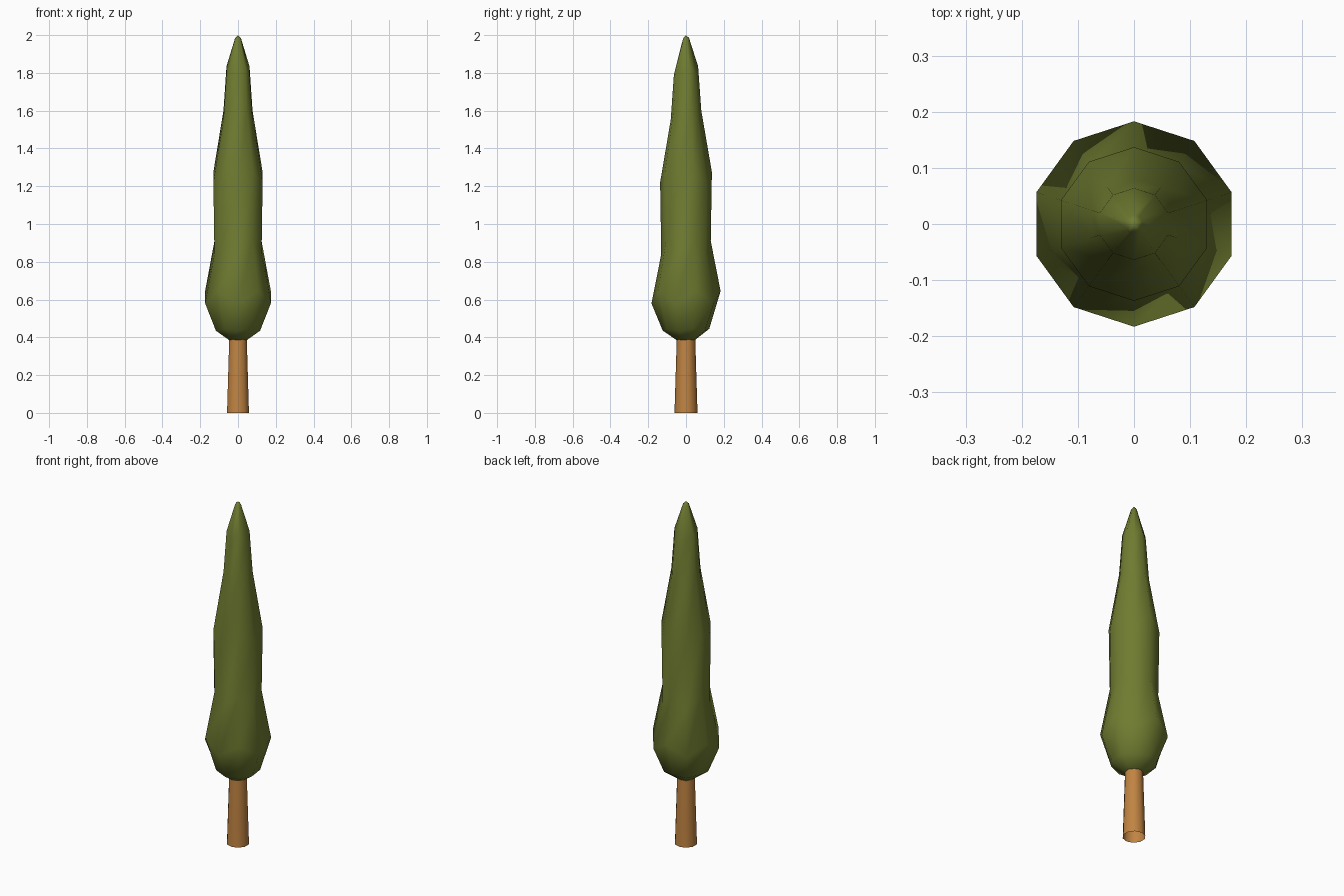
import bpy, math

if "Cube" in bpy.data.objects:
    bpy.data.objects.remove(bpy.data.objects["Cube"])

SIDES = 10


def material(name, rgb):
    m = bpy.data.materials.new(name)
    m.diffuse_color = (*rgb, 1)
    m.use_nodes = True
    m.node_tree.nodes["Principled BSDF"].inputs["Base Color"].default_value = m.diffuse_color
    return m


def lathe(name, profile, mat, tip=None):
    """Rings of (radius, z of low corners, z of high corners); corners alternate."""
    verts, faces = [], []
    for r, low, high in profile:
        for i in range(SIDES):
            a = math.pi / 2 + i * 2 * math.pi / SIDES
            verts.append((r * math.cos(a), r * math.sin(a), low if i % 2 else high))
    for k in range(len(profile) - 1):
        for i in range(SIDES):
            j = (i + 1) % SIDES
            a, b = k * SIDES + i, k * SIDES + j
            faces.append((a, b, b + SIDES, a + SIDES))
    if tip is not None:
        verts.append((0, 0, tip))
        top = (len(profile) - 1) * SIDES
        for i in range(SIDES):
            faces.append((top + i, top + (i + 1) % SIDES, len(verts) - 1))
    mesh = bpy.data.meshes.new(name)
    mesh.from_pydata(verts, [], faces)
    mesh.materials.append(mat)
    mesh.shade_smooth()
    obj = bpy.data.objects.new(name, mesh)
    bpy.context.collection.objects.link(obj)
    return obj


green = material("olive green", (0.16, 0.20, 0.03))
brown = material("bark brown", (0.53, 0.23, 0.055))

# Trunk: slightly tapered, open tube running up into the foliage
lathe("trunk", [(0.061, 0, 0), (0.048, 0.42, 0.42)], brown)

# Foliage: tall spindle whose rings zigzag in height
lathe("foliage", [
    (0.03, 0.385, 0.385),
    (0.05, 0.386, 0.388),
    (0.123, 0.435, 0.445),
    (0.183, 0.58, 0.645),
    (0.131, 0.84, 0.91),
    (0.137, 1.22, 1.275),
    (0.081, 1.55, 1.60),
    (0.064, 1.79, 1.835),
    (0.016, 1.98, 1.985),
], green, tip=2.0)
